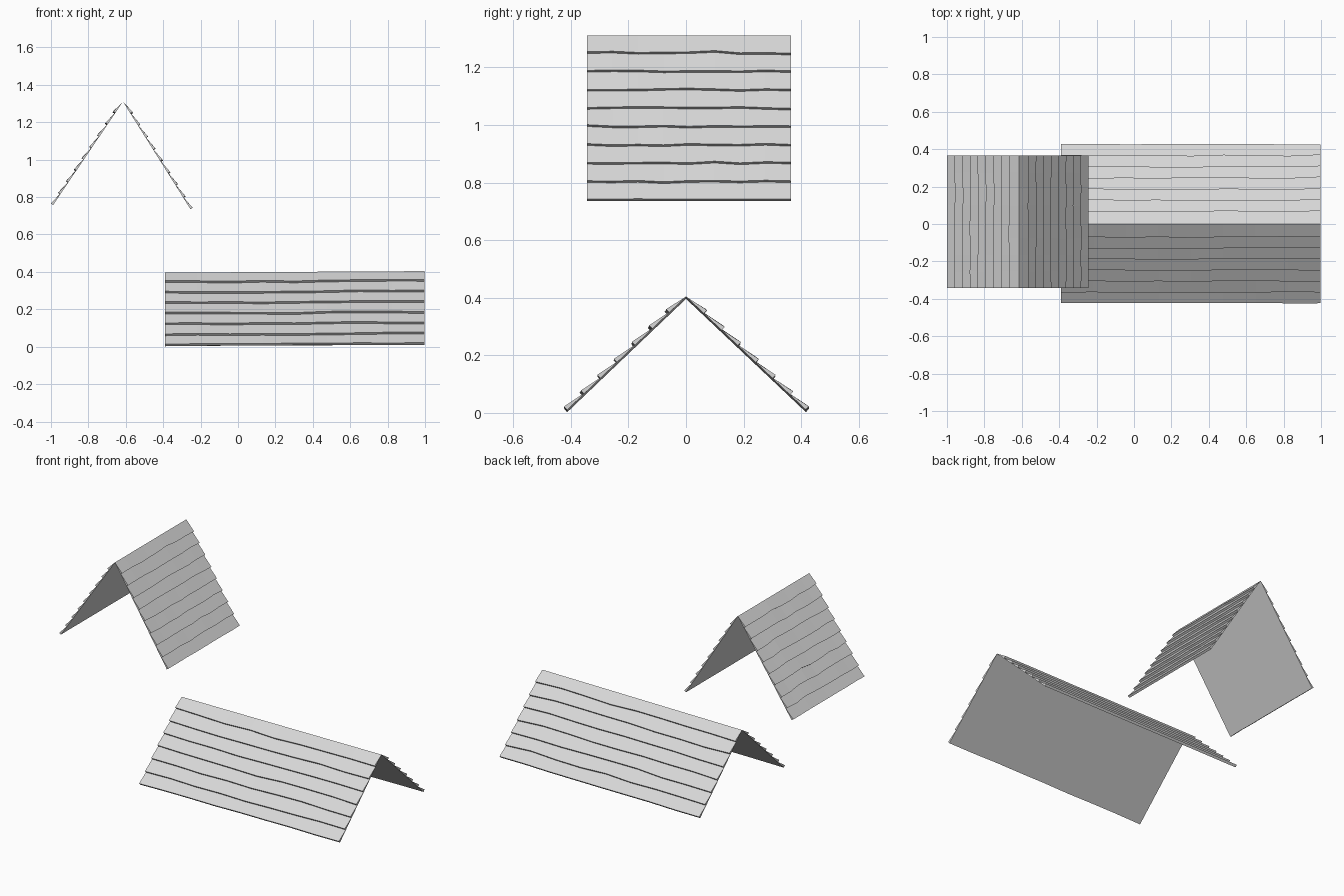
import bpy
import bmesh
import random
from mathutils import Vector

if "Cube" in bpy.data.objects:
    bpy.data.objects.remove(bpy.data.objects["Cube"])

random.seed(4)

grey = bpy.data.materials.new("light grey shingle")
grey.diffuse_color = (0.68, 0.68, 0.68, 1)
grey.use_nodes = True
grey.node_tree.nodes["Principled BSDF"].inputs["Base Color"].default_value = grey.diffuse_color


def shingle_slope(name, ridge, eave, rows, butt, wobble, stations=9):
    """One roof slope: flat underside, overlapping wedge-shaped rows on top."""
    r0, r1 = (Vector(p) for p in ridge)
    e0, e1 = (Vector(p) for p in eave)
    normal = (r1 - r0).cross(e0 - r0).normalized()
    if normal.z < 0:
        normal.negate()
    slope_len = (e0 - r0).length
    lap = 0.002

    bm = bmesh.new()
    loops = []
    for i in range(stations):
        u = i / (stations - 1)
        top, low = r0.lerp(r1, u), e0.lerp(e1, u)
        shared = random.uniform(-0.5, 0.5) * wobble
        profile = [(0, 0)]
        for k in range(1, rows + 1):
            wave = shared + random.uniform(-0.7, 0.7) * wobble
            if k == rows:
                wave = -abs(wave) * 0.5
            f = k / rows + wave / slope_len
            profile += [(f, butt), (f, lap if k < rows else 0)]
        loops.append([bm.verts.new(top.lerp(low, f) + normal * h)
                      for f, h in profile])

    # Skin the stations, including the underside, then close both ends
    n = len(loops[0])
    for a, b in zip(loops, loops[1:]):
        for j in range(n):
            k = (j + 1) % n
            bm.faces.new((a[j], a[k], b[k], b[j]))
    bm.faces.new(loops[0])
    bm.faces.new(loops[-1])
    bmesh.ops.recalc_face_normals(bm, faces=bm.faces)

    mesh = bpy.data.meshes.new(name)
    bm.to_mesh(mesh)
    bm.free()
    mesh.materials.append(grey)
    obj = bpy.data.objects.new(name, mesh)
    bpy.context.collection.objects.link(obj)


# Long low roof, ridge running along x
low_ridge = ((-0.39, 0, 0.396), (0.997, 0, 0.404))
for name, y in (("low_roof_front", -0.413), ("low_roof_back", 0.417)):
    shingle_slope(name, low_ridge, ((-0.39, y, 0.002), (0.997, y, 0.010)),
                  7, 0.016, 0.006)

# Short high roof, ridge running along y
high_ridge = ((-0.615, -0.343, 1.31), (-0.615, 0.365, 1.31))
for name, x, z in (("high_roof_left", -0.989, 0.757),
                   ("high_roof_right", -0.254, 0.735)):
    shingle_slope(name, high_ridge, ((x, -0.343, z), (x, 0.365, z)),
                  9, 0.014, 0.005)
